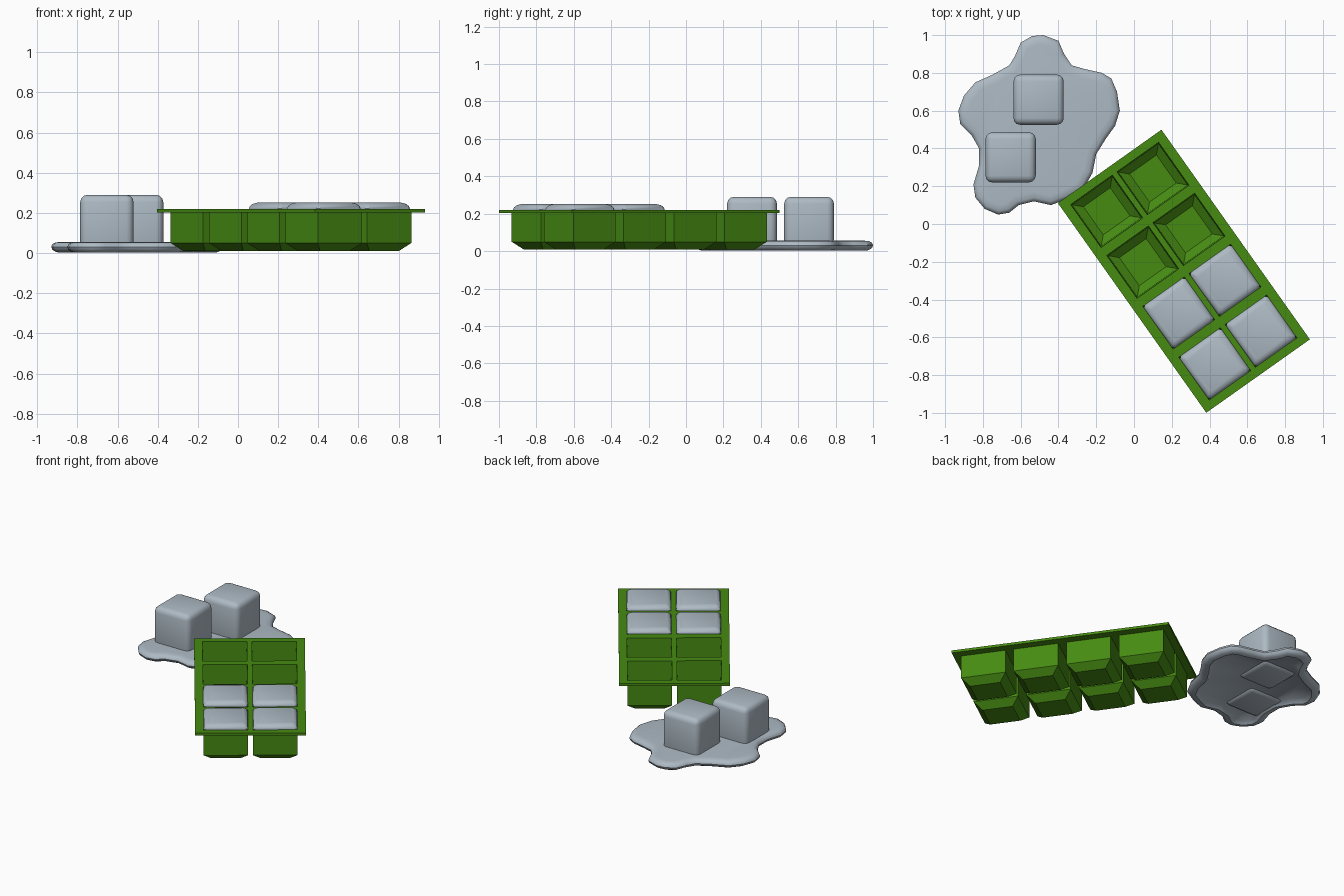
import bpy, bmesh, math
from mathutils import Vector

if "Cube" in bpy.data.objects:
    bpy.data.objects.remove(bpy.data.objects["Cube"])


def material(name, rgb):
    m = bpy.data.materials.new(name)
    m.diffuse_color = (*rgb, 1)
    m.use_nodes = True
    m.node_tree.nodes["Principled BSDF"].inputs["Base Color"].default_value = m.diffuse_color
    return m


GREEN = material("tray green", (0.062, 0.26, 0.006))
ICE = material("ice grey", (0.42, 0.49, 0.55))


def finish(bm, name, mat, smooth=None):
    bmesh.ops.remove_doubles(bm, verts=bm.verts, dist=1e-5)
    me = bpy.data.meshes.new(name)
    bm.to_mesh(me)
    bm.free()
    me.materials.append(mat)
    ob = bpy.data.objects.new(name, me)
    bpy.context.collection.objects.link(ob)
    if smooth:
        bpy.ops.object.select_all(action='DESELECT')
        bpy.context.view_layer.objects.active = ob
        ob.select_set(True)
        bpy.ops.object.shade_smooth_by_angle(angle=math.radians(smooth))
    return ob


def face(bm, pts):
    return bm.faces.new([bm.verts.new(p) for p in pts])


def rect(cx, cy, hx, hy, z):
    return [(cx - hx, cy - hy, z), (cx + hx, cy - hy, z),
            (cx + hx, cy + hy, z), (cx - hx, cy + hy, z)]


def loft(bm, rings):
    """Skin consecutive rings (counter-clockwise, bottom to top = outward)."""
    for a, b in zip(rings, rings[1:]):
        n = len(a)
        for i in range(n):
            j = (i + 1) % n
            face(bm, (a[i], a[j], b[j], b[i]))


# Tray layout
HX, HY = 0.135, 0.139
COLS, ROWS = (-0.15, 0.15), (-0.495, -0.165, 0.165, 0.495)
TRAY_AT, TRAY_TURN = (0.264, -0.25, 0), math.radians(35.3)
RIM_X, RIM_Y = 0.336, 0.68
TOP, UNDER = 0.22, 0.203

# Rim plate with eight openings
bm = bmesh.new()
xs = sorted([-RIM_X, RIM_X] + [c + s * HX for c in COLS for s in (-1, 1)])
ys = sorted([-RIM_Y, RIM_Y] + [c + s * HY for c in ROWS for s in (-1, 1)])
for i in range(len(xs) - 1):
    for j in range(len(ys) - 1):
        if i % 2 and j % 2:
            continue
        quad = [(xs[i], ys[j]), (xs[i + 1], ys[j]), (xs[i + 1], ys[j + 1]), (xs[i], ys[j + 1])]
        face(bm, [(*p, TOP) for p in quad])
        face(bm, [(*p, UNDER) for p in reversed(quad)])
loft(bm, [rect(0, 0, RIM_X, RIM_Y, UNDER), rect(0, 0, RIM_X, RIM_Y, TOP)])

# Cups: outer shell and inner lining, straight walls with a chamfered foot
for cx in COLS:
    for cy in ROWS:
        def ring(inset, z):
            return rect(cx, cy, HX - inset, HY - inset, z)
        outer = [ring(0.045, 0.01), ring(0, 0.05), ring(0, UNDER)]
        inner = [ring(0, TOP), ring(0.005, 0.053), ring(0.048, 0.016)]
        loft(bm, outer)
        loft(bm, inner)
        face(bm, list(reversed(outer[0])))
        face(bm, inner[-1])
tray = finish(bm, "ice_tray", GREEN)
tray.location, tray.rotation_euler.z = TRAY_AT, TRAY_TURN


# Frozen cubes filling the front four cups
def cut_rect(cx, cy, inset, z, c=0.012):
    """Rectangle with small clipped corners."""
    x, y = HX - inset, HY - inset
    pts = [(x - c, -y), (x, -y + c), (x, y - c), (x - c, y),
           (-x + c, y), (-x, y - c), (-x, -y + c), (-x + c, -y)]
    return [(cx + a, cy + b, z) for a, b in pts]


for k, (cx, cy) in enumerate((x, y) for x in COLS for y in ROWS[:2]):
    bm = bmesh.new()
    rings = [cut_rect(cx, cy, i, z) for i, z in
             ((0.055, 0.025), (0.012, 0.06), (0.006, 0.2), (0.0, 0.222),
              (0.004, 0.234), (0.014, 0.245), (0.03, 0.251))]
    loft(bm, rings)
    face(bm, list(reversed(rings[0])))
    face(bm, rings[-1])
    ob = finish(bm, f"tray_ice_{k + 1}", ICE, 35)
    ob.location, ob.rotation_euler.z = TRAY_AT, TRAY_TURN

# Two loose cubes standing in the puddle
for k, (cx, cy) in enumerate(((-0.505, 0.658), (-0.653, 0.353))):
    bm = bmesh.new()
    bmesh.ops.create_cube(bm, size=1)
    for v in bm.verts:
        v.co = Vector((v.co.x * 0.266, v.co.y * 0.266, v.co.z * 0.28))
    bmesh.ops.bevel(bm, geom=bm.edges[:], offset=0.036, segments=3, profile=0.5, affect='EDGES')
    ob = finish(bm, f"loose_ice_{k + 1}", ICE, 35)
    ob.location = (cx, cy, 0.15)

# Melt puddle: wavy outline with rounded rim and hollow underside
OUTLINE = [Vector(p) for p in (
    (-.48, 1), (-.54, .995), (-.60, .96), (-.63, .89), (-.66, .84), (-.75, .79), (-.84, .75),
    (-.90, .68), (-.93, .60), (-.92, .53), (-.86, .47), (-.82, .40), (-.82, .31), (-.85, .21),
    (-.84, .14), (-.79, .08), (-.72, .05), (-.66, .06), (-.61, .10), (-.53, .12), (-.44, .10),
    (-.36, .13), (-.27, .18), (-.22, .27), (-.20, .37), (-.15, .45), (-.10, .52), (-.075, .60),
    (-.09, .70), (-.12, .77), (-.17, .80), (-.26, .82), (-.33, .84), (-.37, .90), (-.40, .97))]


def shore(inset, z):
    n, out = len(OUTLINE), []
    for i, p in enumerate(OUTLINE):
        t = (OUTLINE[(i + 1) % n] - OUTLINE[i - 1]).normalized()
        q = p + Vector((-t.y, t.x)) * inset
        out.append((q.x, q.y, z))
    return out


bm = bmesh.new()
rings = [shore(i, z) for i, z in ((0.075, 0.022), (0.05, 0.002), (0.025, 0.005), (0.006, 0.016),
                                  (0, 0.03), (0.005, 0.044), (0.02, 0.053), (0.05, 0.056))]
loft(bm, rings)
face(bm, list(reversed(rings[0])))
face(bm, rings[-1])
finish(bm, "melt_puddle", ICE, 40)
